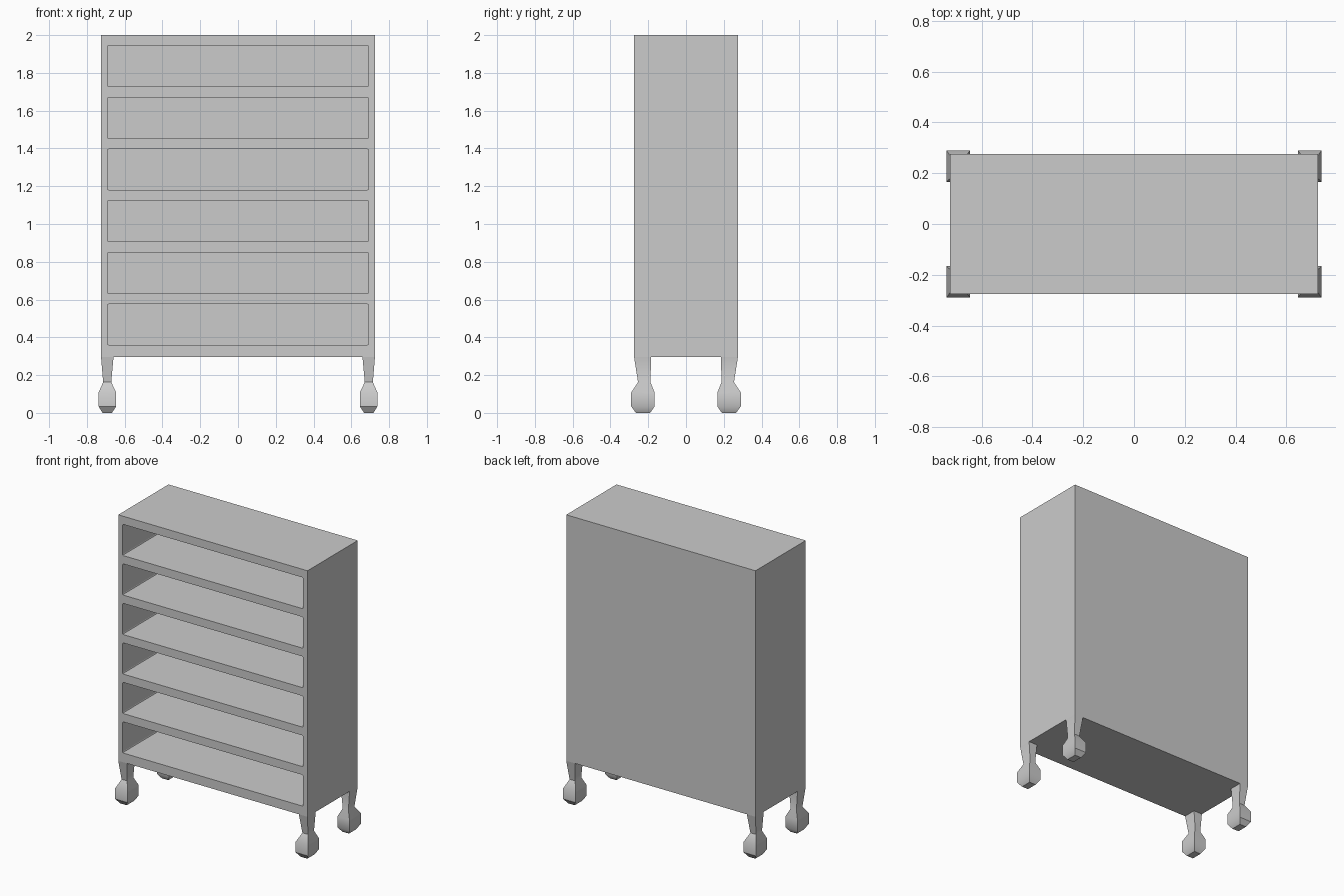
import bpy, bmesh

if "Cube" in bpy.data.objects:
    bpy.data.objects.remove(bpy.data.objects["Cube"])

W, D, Z0, Z1 = 0.725, 0.275, 0.296, 2.0


def add_box(bm, x0, x1, y0, y1, z0, z1):
    verts = bmesh.ops.create_cube(bm, size=1)["verts"]
    for v in verts:
        v.co.x = x1 if v.co.x > 0 else x0
        v.co.y = y1 if v.co.y > 0 else y0
        v.co.z = z1 if v.co.z > 0 else z0
    return verts


def make_object(name, bm):
    bmesh.ops.recalc_face_normals(bm, faces=bm.faces)
    mesh = bpy.data.meshes.new(name)
    bm.to_mesh(mesh)
    bm.free()
    obj = bpy.data.objects.new(name, mesh)
    bpy.context.collection.objects.link(obj)
    return obj


def activate(obj):
    bpy.ops.object.select_all(action='DESELECT')
    obj.select_set(True)
    bpy.context.view_layer.objects.active = obj


# Solid cabinet block
bm = bmesh.new()
add_box(bm, -W, W, -D, D, Z0, Z1)
cabinet = make_object("cabinet", bm)

# Six compartments with slightly rounded corners, cut from the front
bm = bmesh.new()
for i in range(6):
    z = 0.36 + i * 0.2735
    add_box(bm, -0.692, 0.692, -D - 0.1, D - 0.035, z, z + 0.216)
depth_edges = [e for e in bm.edges
               if abs(e.verts[0].co.y - e.verts[1].co.y) > 0.1]
bmesh.ops.bevel(bm, geom=depth_edges, offset=0.008, segments=2,
                profile=0.5, affect='EDGES')
cutter = make_object("compartment_cutter", bm)
cutter.hide_render = True
cut = cabinet.modifiers.new("compartments", 'BOOLEAN')
cut.object = cutter
cut.operation = 'DIFFERENCE'
cut.solver = 'EXACT'
activate(cabinet)
bpy.ops.object.modifier_apply(modifier=cut.name)
bpy.data.objects.remove(cutter)

# Leg sections, top to bottom: z, inner x, outer x, inner y, outer y
SECTIONS = [
    (0.296, 0.659, 0.725, 0.185, 0.275),
    (0.163, 0.671, 0.714, 0.188, 0.254),
    (0.108, 0.645, 0.738, 0.166, 0.290),
    (0.034, 0.645, 0.738, 0.166, 0.290),
    (0.000, 0.667, 0.717, 0.190, 0.265),
]


# Tapered square leg ending in a block foot
def make_leg(name, sx, sy):
    bm = bmesh.new()
    rings = []
    for z, xi, xo, yi, yo in SECTIONS:
        corners = ((xi, yi), (xo, yi), (xo, yo), (xi, yo))
        rings.append([bm.verts.new((sx * x, sy * y, z)) for x, y in corners])
    for a, b in zip(rings, rings[1:]):
        for k in range(4):
            n = (k + 1) % 4
            bm.faces.new((a[k], a[n], b[n], b[k]))
    bm.faces.new(rings[0])
    bm.faces.new(rings[-1])
    leg = make_object(name, bm)
    activate(leg)
    bpy.ops.object.shade_smooth_by_angle(angle=0.62)


for side, sx in (("left", -1), ("right", 1)):
    for end, sy in (("front", -1), ("back", 1)):
        make_leg(f"{end}_{side}_leg", sx, sy)
